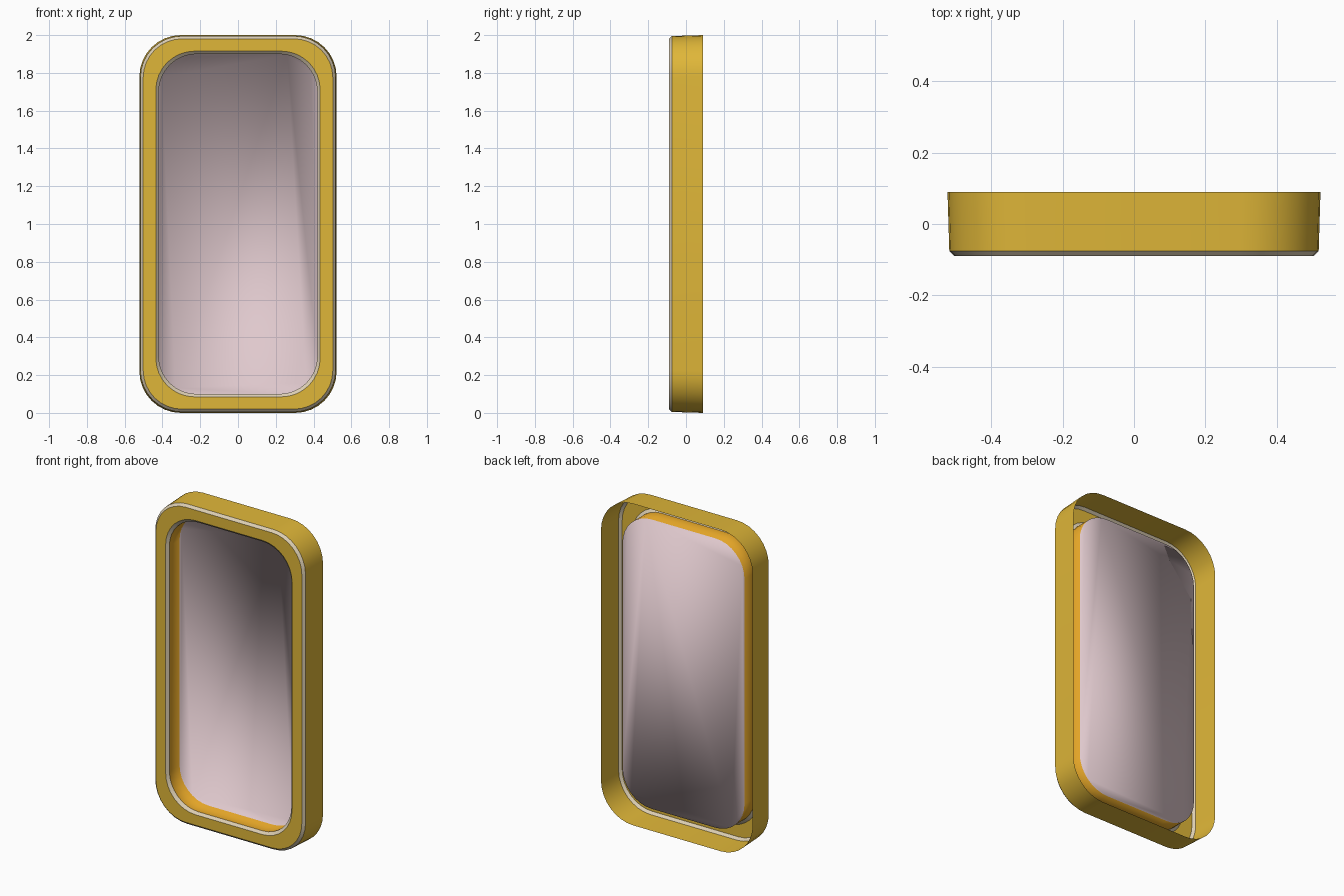
import bpy, bmesh, math

if "Cube" in bpy.data.objects:
    bpy.data.objects.remove(bpy.data.objects["Cube"])


def material(name, rgb):
    m = bpy.data.materials.new(name)
    m.diffuse_color = (*rgb, 1)
    m.use_nodes = True
    m.node_tree.nodes["Principled BSDF"].inputs["Base Color"].default_value = m.diffuse_color
    return m


GOLD = material("gold", (0.74, 0.47, 0.04))
CREAM = material("cream edge", (0.72, 0.62, 0.45))
ORANGE = material("orange", (0.76, 0.37, 0.02))
PINK = material("pale pink", (0.74, 0.58, 0.61))


def ring(bm, hx, hz, r, y, seg=8):
    """Rounded rectangle loop centred on z = 1, anticlockwise from the front."""
    verts = []
    for k, (sx, sz) in enumerate([(1, 1), (-1, 1), (-1, -1), (1, -1)]):
        for i in range(seg + 1):
            a = math.pi / 2 * (k + i / seg)
            verts.append(bm.verts.new((sx * (hx - r) + r * math.cos(a), y,
                                       1 + sz * (hz - r) + r * math.sin(a))))
    return verts


def loft(name, profile, mats, slots, cap=None):
    """Join rounded loops into a shell, one material slot per band."""
    bm = bmesh.new()
    rings = [ring(bm, *p) for p in profile]
    for a, b, slot in zip(rings, rings[1:], slots):
        for i in range(len(a)):
            j = (i + 1) % len(a)
            f = bm.faces.new((a[i], a[j], b[j], b[i]))
            f.material_index = slot
    if cap is not None:
        bm.faces.new(rings[-1]).material_index = cap
    for f in bm.faces:
        f.smooth = True
    me = bpy.data.meshes.new(name)
    bm.to_mesh(me)
    bm.free()
    for m in mats:
        me.materials.append(m)
    ob = bpy.data.objects.new(name, me)
    bpy.context.collection.objects.link(ob)
    return ob


# Frame: open-backed outer wall, chamfer, front face, inner chamfer
frame = loft("frame", [
    (0.522, 1.0, 0.22, 0.09),
    (0.517, 0.995, 0.22, -0.075),
    (0.502, 0.980, 0.205, -0.09),
    (0.435, 0.915, 0.205, -0.09),
    (0.42, 0.90, 0.20, -0.075),
], [GOLD, CREAM], [0, 1, 0, 1])
bpy.context.view_layer.objects.active = frame
frame.select_set(True)
bpy.ops.object.shade_smooth_by_angle(angle=math.radians(30))

# Recess: orange side wall closed by the pale panel, shaded as one soft tray
loft("recessed_panel", [
    (0.42, 0.90, 0.20, -0.075),
    (0.42, 0.90, 0.20, 0.025),
], [ORANGE, PINK], [0], cap=1)
